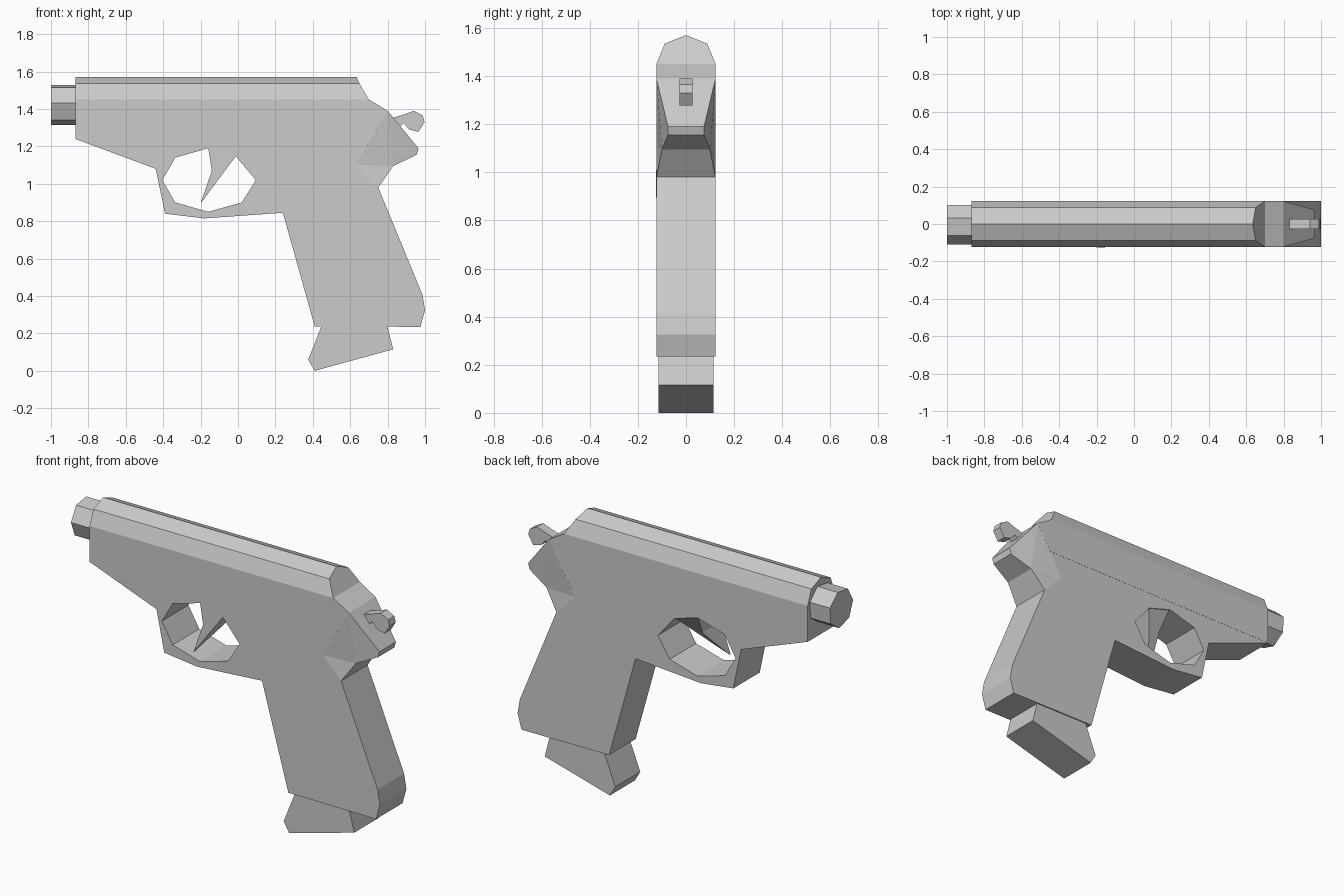
import bpy, bmesh
from math import sin, cos, radians

if "Cube" in bpy.data.objects:
    bpy.data.objects.remove(bpy.data.objects["Cube"])


def finish(name, bm):
    bmesh.ops.recalc_face_normals(bm, faces=bm.faces)
    mesh = bpy.data.meshes.new(name)
    bm.to_mesh(mesh)
    bm.free()
    ob = bpy.data.objects.new(name, mesh)
    bpy.context.collection.objects.link(ob)
    return ob


def loft(name, a, b):
    """Solid between two matching 3D outlines."""
    bm = bmesh.new()
    va, vb = [[bm.verts.new(p) for p in ring] for ring in (a, b)]
    bm.faces.new(va)
    bm.faces.new(vb[::-1])
    for i in range(len(va)):
        j = (i + 1) % len(va)
        bm.faces.new((va[i], vb[i], vb[j], va[j]))
    return finish(name, bm)


def side_prism(name, pts, half):
    """Side outline (x, z) given width 2 * half across y."""
    return loft(name, [(x, -half, z) for x, z in pts], [(x, half, z) for x, z in pts])


def side_hull(name, pts):
    """Convex solid from (x, z, half width) points mirrored in y."""
    bm = bmesh.new()
    for x, z, w in pts:
        for s in (-1, 1):
            bm.verts.new((x, s * w, z))
    bmesh.ops.convex_hull(bm, input=bm.verts)
    bmesh.ops.dissolve_limit(bm, angle_limit=0.01, verts=bm.verts, edges=bm.edges)
    return finish(name, bm)


# Frame and grip, with the trigger guard opening as an inner outline
outer = [(-0.87, 1.24), (-0.44, 1.08), (-0.39, 0.84), (-0.18, 0.815), (0.24, 0.845),
         (0.41, 0.238), (0.975, 0.235), (1.0, 0.325), (0.985, 0.41), (0.75, 0.98),
         (0.65, 0.97), (0.63, 1.10), (0.712, 1.24)]
hole = [(-0.405, 1.02), (-0.335, 1.14), (-0.16, 1.19), (-0.01, 1.145),
        (0.095, 1.02), (0.02, 0.90), (-0.16, 0.85), (-0.335, 0.90)]
curve = bpy.data.curves.new("frame_and_grip", 'CURVE')
curve.dimensions = '2D'
curve.fill_mode = 'BOTH'
curve.extrude = 0.122
for pts in (outer, hole):
    sp = curve.splines.new('POLY')
    sp.points.add(len(pts) - 1)
    for p, (x, z) in zip(sp.points, pts):
        p.co = (x, z, 0, 1)
    sp.use_cyclic_u = True
    sp.use_smooth = False
frame = bpy.data.objects.new("frame_and_grip", curve)
frame.rotation_euler = (radians(90), 0, 0)
bpy.context.collection.objects.link(frame)

# Slide: flat-sided lower part and faceted top with a sloped rear
side_prism("slide_lower", [(-0.87, 1.24), (-0.87, 1.45), (0.70, 1.45),
                           (0.80, 1.39), (0.712, 1.24)], 0.123)
section = [(-0.123, 1.45), (-0.088, 1.535), (0, 1.57), (0.088, 1.535), (0.123, 1.45)]
rear_x = [0.70, 0.65, 0.635, 0.65, 0.70]
loft("slide_top", [(-0.87, y, z) for y, z in section],
     [(x, y, z) for x, (y, z) in zip(rear_x, section)])

# Tapered tail above the grip
side_hull("tail_upper", [(0.80, 1.39, 0.123), (0.63, 1.10, 0.122), (0.965, 1.19, 0.075),
                         (0.955, 1.155, 0.075), (0.83, 1.095, 0.10)])
side_hull("tail_lower", [(0.63, 1.10, 0.122), (0.65, 0.97, 0.122),
                         (0.75, 0.98, 0.122), (0.83, 1.095, 0.10)])

# Seven-sided barrel end
ring = [(0.11 * cos(radians(176 + i * 360 / 7)), 1.423 + 0.11 * sin(radians(176 + i * 360 / 7)))
        for i in range(7)]
# the ring's first corner faces the front side
loft("barrel", [(-1.0, y, z) for y, z in ring], [(-0.86, y, z) for y, z in ring])

# Trigger, wide at the root and running to a tip at the front side
front = [(-0.16, -0.122, 1.20), (-0.14, -0.122, 1.07), (-0.20, -0.125, 0.895), (-0.01, -0.122, 1.15)]
back = [(-0.16, 0.12, 1.20), (-0.14, 0.05, 1.07), (-0.20, -0.115, 0.895), (-0.01, 0.12, 1.15)]
loft("trigger", front, back)

# Hammer
side_prism("hammer", [(0.80, 1.34), (0.835, 1.355), (0.885, 1.37), (0.94, 1.39), (0.988, 1.365),
                      (0.997, 1.33), (0.965, 1.278), (0.915, 1.29), (0.885, 1.325), (0.85, 1.29)], 0.028)

# Magazine base
side_prism("magazine_base", [(0.445, 0.25), (0.445, 0.235), (0.375, 0.06), (0.41, 0.0),
                             (0.83, 0.115), (0.795, 0.25)], 0.115)
